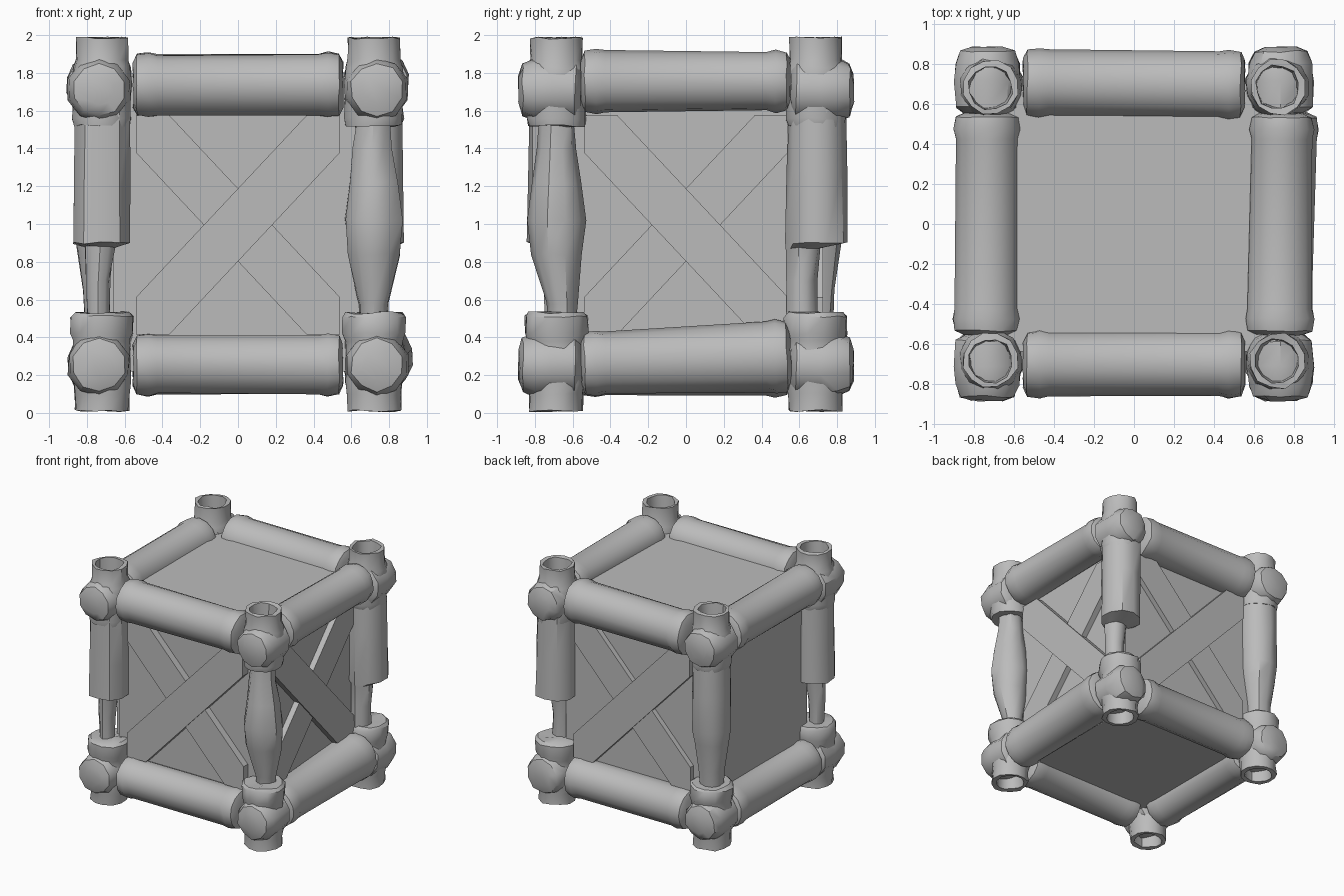
import bpy, bmesh, math, random
from mathutils import Vector, Matrix

if "Cube" in bpy.data.objects:
    bpy.data.objects.remove(bpy.data.objects["Cube"])

random.seed(4)
grey = bpy.data.materials.new("weathered grey")
grey.diffuse_color = (0.5, 0.5, 0.5, 1)
grey.use_nodes = True
grey.node_tree.nodes["Principled BSDF"].inputs["Base Color"].default_value = grey.diffuse_color


def finish(name, bm, angle=40):
    bmesh.ops.recalc_face_normals(bm, faces=bm.faces)
    me = bpy.data.meshes.new(name)
    bm.to_mesh(me)
    bm.free()
    ob = bpy.data.objects.new(name, me)
    bpy.context.collection.objects.link(ob)
    me.materials.append(grey)
    bpy.ops.object.select_all(action='DESELECT')
    ob.select_set(True)
    bpy.context.view_layer.objects.active = ob
    bpy.ops.object.shade_smooth_by_angle(angle=math.radians(angle))
    return ob


def lathe(name, profile, matrix, sides=12, rough=0.0):
    """Turn (radius, height, x shift, y shift) points about z, with uneven edges."""
    bm = bmesh.new()
    rings = []
    for r, z, *shift in profile:
        dx, dy = shift or (0, 0)
        ring = []
        for i in range(sides):
            a = 2 * math.pi * (i + 0.5) / sides
            q = r + random.uniform(-rough, rough)
            h = z + random.uniform(-rough, rough)
            ring.append(bm.verts.new(
                matrix @ Vector((dx + q * math.cos(a), dy + q * math.sin(a), h))))
        rings.append(ring)
    for a, b in zip(rings, rings[1:]):
        for i in range(sides):
            j = (i + 1) % sides
            bm.faces.new((a[i], a[j], b[j], b[i]))
    bm.faces.new(rings[0])
    bm.faces.new(rings[-1])
    return finish(name, bm)


def box(name, low, high):
    low, high = Vector(low), Vector(high)
    bm = bmesh.new()
    bmesh.ops.create_cube(bm, size=1, matrix=Matrix.Translation((low + high) / 2)
                          @ Matrix.Diagonal((*(high - low), 1)))
    return finish(name, bm)


PX, PY = 0.72, 0.685
LOW, HIGH = 0.255, 1.735

# Inner box of flat panels, with a raised bare plate on the left wall
box("panel_box", (-0.66, -0.64, 0.22), (0.65, 0.67, 1.78))
box("left_wall_plate", (-0.70, -0.61, 0.30), (-0.60, 0.65, 1.70))


# Log rails with rounded, flared ends; radius may differ between the two ends
def rail(name, a, b, ra, rb):
    a, b = Vector(a), Vector(b)
    length = (b - a).length
    rot = Vector((0, 0, 1)).rotation_difference(b - a).to_matrix().to_4x4()
    ends = [(-0.045, 0), (0.0, 0.02), (0.010, 0.08), (0.0, 0.13)]
    profile = [(ra + d, h) for d, h in ends]
    profile += [(rb + d, length - h) for d, h in reversed(ends)]
    lathe(name, profile, Matrix.Translation(a) @ rot, 14, 0.004)


E = 0.555
rail("bottom_front_rail", (-E, -0.705, LOW), (E, -0.705, LOW), 0.157, 0.157)
rail("top_front_rail", (-E, -0.70, HIGH), (E, -0.70, HIGH), 0.163, 0.163)
rail("bottom_back_rail", (-E, 0.70, LOW), (E, 0.70, LOW), 0.16, 0.16)
rail("top_back_rail", (-E, 0.705, HIGH), (E, 0.695, HIGH), 0.17, 0.17)
rail("bottom_left_rail", (-0.735, -E, LOW), (-0.735, E, LOW), 0.162, 0.162)
rail("top_left_rail", (-0.74, -E, HIGH), (-0.735, E, HIGH), 0.162, 0.162)
rail("bottom_right_rail", (0.73, -E, 0.26), (0.735, E, 0.30), 0.165, 0.185)
rail("top_right_rail", (0.73, -E, 1.755), (0.74, E, 1.755), 0.165, 0.155)

# Uneven post shafts: thick above and worn thin below, one bulging in the middle
worn = [(0.06, 0.45, -0.02, 0), (0.065, 0.70, -0.02, 0), (0.08, 0.88, -0.01, 0),
        (0.16, 0.90), (0.155, 1.2), (0.15, 1.6)]
spiked = [(0.08, 0.45, 0, -0.07), (0.08, 0.70, 0, -0.07), (0.09, 0.87, 0, -0.06),
          (0.165, 0.90, 0, 0.01), (0.16, 1.3, 0, 0.01), (0.155, 1.6, 0, 0.01)]
tapered = [(0.09, 0.45), (0.10, 0.65), (0.14, 0.88), (0.155, 1.0), (0.155, 1.3), (0.15, 1.6)]
bulged = [(0.07, 0.45, 0, 0.03), (0.08, 0.58, 0, 0.03), (0.14, 0.84), (0.155, 1.02, 0, 0),
          (0.13, 1.22), (0.105, 1.40, -0.01, 0), (0.09, 1.6)]
shafts = {(-1, -1): worn, (1, -1): bulged, (1, 1): spiked, (-1, 1): tapered}

# Hollow feet with collars, and hollow heads with collars
foot = [(0.02, 0.22), (0.10, 0.20), (0.11, 0.012), (0.145, 0.012), (0.145, 0.10),
        (0.155, 0.16), (0.155, 0.34), (0.155, 0.38), (0.170, 0.42), (0.170, 0.51),
        (0.15, 0.53), (0.05, 0.53)]
head = [(0.05, 1.52), (0.15, 1.52), (0.16, 1.56), (0.155, 1.66), (0.165, 1.74),
        (0.155, 1.83), (0.14, 1.87), (0.14, 1.985), (0.11, 1.985), (0.10, 1.78), (0.02, 1.76)]
# Blunt end of a cross log, measured outward from the post centre
stub = [(0.12, -0.13), (0.165, -0.10), (0.172, 0.03), (0.165, 0.12), (0.14, 0.18), (0.08, 0.20)]

for (sx, sy), shaft in shafts.items():
    corner = ("front" if sy < 0 else "back") + ("_left" if sx < 0 else "_right")
    at = Matrix.Translation((sx * PX, sy * PY, 0))
    lathe(corner + "_shaft", shaft, at, 10, 0.007)
    lathe(corner + "_foot", foot, at, 12, 0.007)
    lathe(corner + "_head", head, at, 12, 0.007)
    # Blunt log ends showing on the outer face of each corner
    for level, z in (("lower", LOW), ("upper", HIGH - 0.025)):
        out = Matrix.Translation((sx * (PX + 0.015), sy * PY, z))
        lathe(f"{corner}_{level}_stub", stub,
              out @ Matrix.Rotation(-sy * math.pi / 2, 4, 'X'), 10, 0.006)


# Crossed braces with ends clipped to the opening
def brace(name, turn, lean, outer):
    x, z, k = 0.54, 0.58, 0.177
    bm = bmesh.new()
    # Six-sided outline running corner to corner
    outline = [(-x, -z), (-x + k, -z), (x, z - k - 0.02),
               (x, z), (x - k, z), (-x, -z + k + 0.02)]
    face = bm.faces.new([bm.verts.new((lean * a, -0.58, b)) for a, b in outline])
    new = bmesh.ops.extrude_face_region(bm, geom=[face])["geom"]
    bmesh.ops.translate(bm, vec=(0, 0.58 - outer, 0),
                        verts=[v for v in new if isinstance(v, bmesh.types.BMVert)])
    bm.transform(Matrix.Translation((0, 0, 0.995)) @ Matrix.Rotation(turn, 4, 'Z'))
    finish(name, bm)


for n, (wall, outer, lean) in enumerate((("front", 0.71, 1), ("right", 0.71, -1),
                                         ("back", 0.725, 1))):
    brace(wall + "_brace_over", n * math.pi / 2, lean, outer)
    brace(wall + "_brace_under", n * math.pi / 2, -lean, outer - 0.012)
